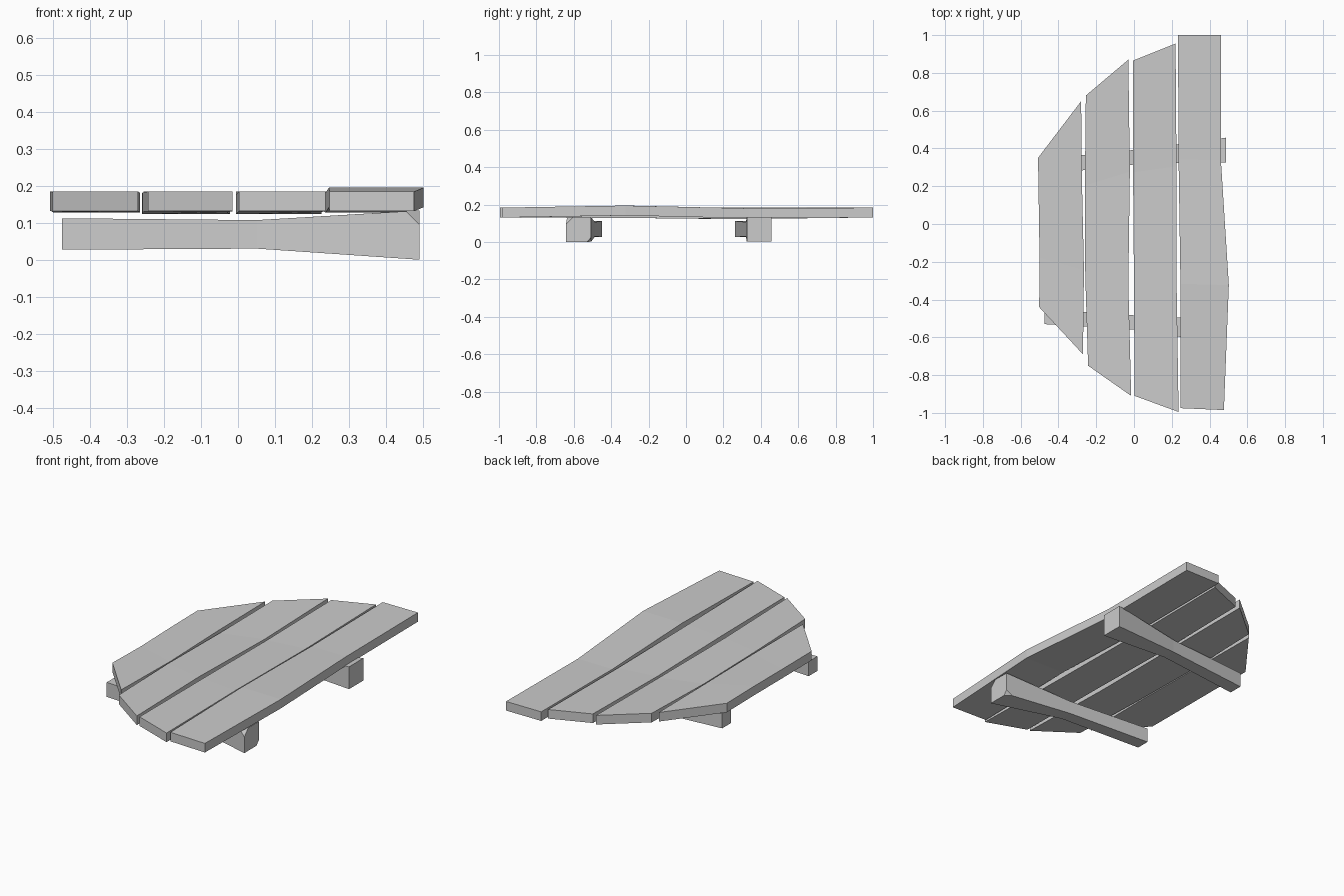
import bpy, bmesh
from mathutils import Vector

if "Cube" in bpy.data.objects:
    bpy.data.objects.remove(bpy.data.objects["Cube"])


def loft(name, rings, chips=()):
    """Skin four-sided rings, cap the ends, then slice off chipped corners."""
    bm = bmesh.new()
    rows = [[bm.verts.new(p) for p in ring] for ring in rings]
    for a, b in zip(rows, rows[1:]):
        for i in range(4):
            j = (i + 1) % 4
            bm.faces.new((a[i], a[j], b[j], b[i]))
    bm.faces.new(rows[0])
    bm.faces.new(rows[-1])
    centre = sum((v.co for v in bm.verts), Vector()) / len(bm.verts)
    for pts in chips:
        p, q, r = map(Vector, pts)
        n = (q - p).cross(r - p).normalized()
        if n.dot(centre - p) > 0:
            n = -n
        cut = bmesh.ops.bisect_plane(bm, geom=bm.verts[:] + bm.edges[:] + bm.faces[:],
                                     plane_co=p, plane_no=n, clear_outer=True)
        edges = [e for e in cut["geom_cut"] if isinstance(e, bmesh.types.BMEdge)]
        bmesh.ops.holes_fill(bm, edges=edges, sides=0)
    bmesh.ops.recalc_face_normals(bm, faces=bm.faces[:])
    mesh = bpy.data.meshes.new(name)
    bm.to_mesh(mesh)
    bm.free()
    ob = bpy.data.objects.new(name, mesh)
    bpy.context.collection.objects.link(ob)


def plank(name, left_y, right_y, left_x, right_x, lift):
    """Board with four cross rows from back to front; sides and height warp per row."""
    rings = []
    for k in range(4):
        t = k / 3
        ly = left_y[0] + (left_y[1] - left_y[0]) * t
        ry = right_y[0] + (right_y[1] - right_y[0]) * t
        lo, hi = 0.131 + lift[k], 0.184 + lift[k]
        rings.append([(left_x[k], ly, lo), (right_x[k], ry, lo),
                      (right_x[k], ry, hi), (left_x[k], ly, hi)])
    loft(name, rings)


# Deck planks, shortest on the left to longest on the right
plank("plank_outer_left", (0.35, -0.44), (0.65, -0.69),
      (-0.508, -0.504, -0.500, -0.502), (-0.28, -0.275, -0.265, -0.27), (0, 0, -0.003, 0))
plank("plank_inner_left", (0.68, -0.75), (0.87, -0.91),
      (-0.255, -0.26, -0.258, -0.243), (-0.03, -0.022, -0.03, -0.015), (0, -0.008, -0.002, 0))
plank("plank_inner_right", (0.865, -0.91), (0.955, -0.995),
      (-0.005, -0.005, 0.0, 0.003), (0.22, 0.225, 0.226, 0.236), (0, -0.008, -0.002, 0))
plank("plank_outer_right", (1.0, -0.975), (1.0, -0.985),
      (0.233, 0.236, 0.246, 0.247), (0.46, 0.46, 0.502, 0.476), (0, -0.004, 0.011, 0))


def beam(name, stations, chips=()):
    """Support rail; each station is x, y range, z range."""
    loft(name, [[(x, y0, z0), (x, y1, z0), (x, y1, z1), (x, y0, z1)]
                for x, y0, y1, z0, z1 in stations], chips)


# Support beams, flaring toward the right end
beam("front_beam",
     [(-0.475, -0.53, -0.45, 0.027, 0.112), (0.05, -0.562, -0.487, 0.03, 0.107),
      (0.49, -0.642, -0.508, 0.0, 0.133)],
     [((0.45, -0.64, 0.13), (0.49, -0.642, 0.095), (0.49, -0.605, 0.133)),
      ((0.46, -0.51, 0.005), (0.49, -0.508, 0.025), (0.49, -0.53, 0.0))])
beam("back_beam",
     [(-0.475, 0.262, 0.345, 0.027, 0.112), (0.05, 0.32, 0.397, 0.03, 0.107),
      (0.488, 0.325, 0.457, 0.003, 0.133)])
